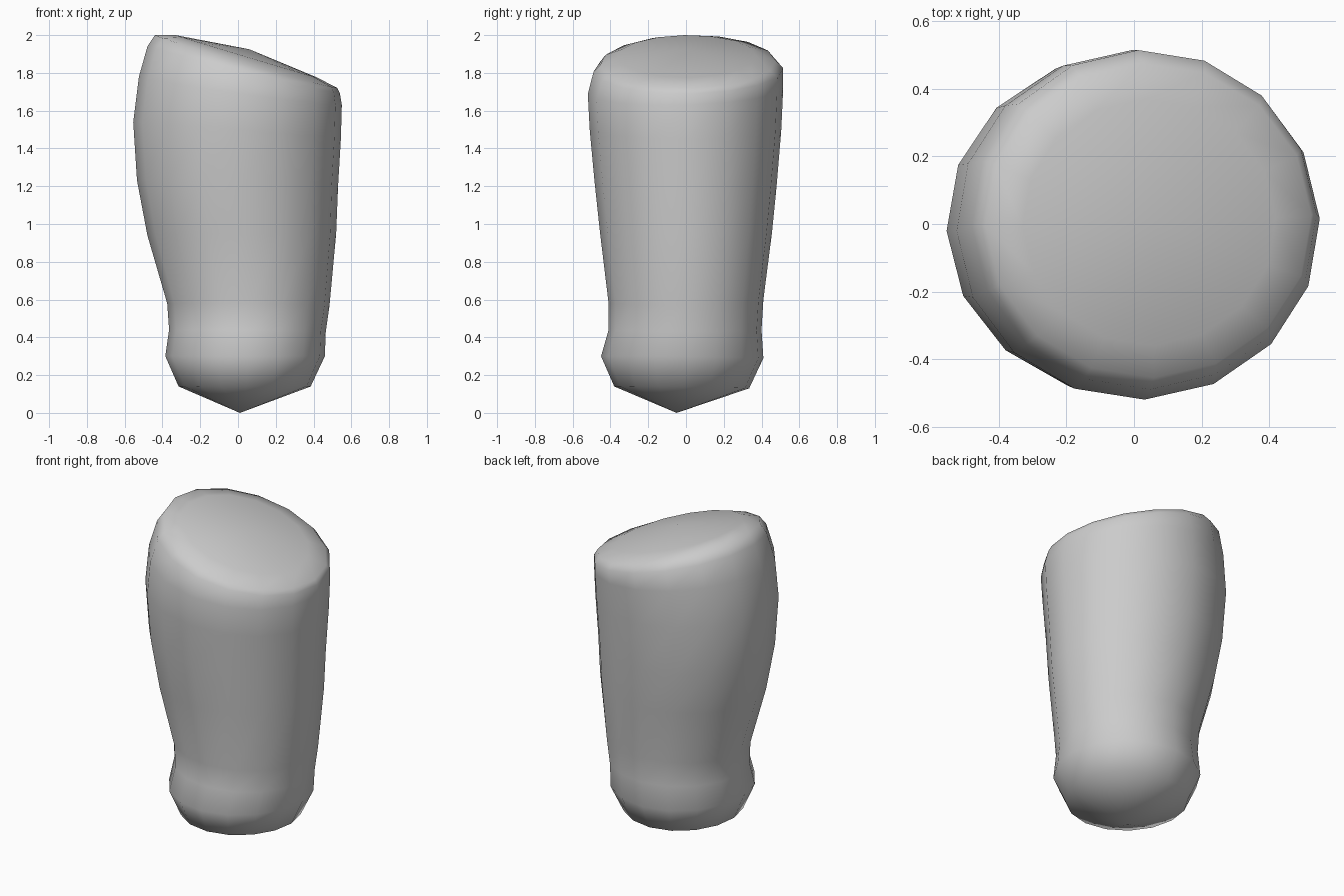
import bpy, bmesh, math

if "Cube" in bpy.data.objects:
    bpy.data.objects.remove(bpy.data.objects["Cube"])

SIDES = 16
# Rings, bottom to top: left x,z | right x,z | front y,z | back y,z
RINGS = [
    (-0.315, .14, .385, .14, -.38, .14, .335, .13),
    (-0.385, .30, .46, .30, -.45, .30, .41, .29),
    (-0.365, .44, .465, .43, -.41, .44, .40, .44),
    (-0.375, .58, .485, .57, -.41, .58, .41, .60),
    (-0.48, .94, .52, .95, -.455, .95, .455, .95),
    (-0.535, 1.23, .53, 1.20, -.485, 1.23, .48, 1.20),
    (-0.555, 1.54, .545, 1.45, -.51, 1.50, .505, 1.50),
    (-0.525, 1.78, .55, 1.63, -.52, 1.69, .515, 1.72),
    (-0.48, 1.94, .54, 1.69, -.49, 1.81, .515, 1.82),
    (-0.44, 2.0, .525, 1.72, -.455, 1.845, .475, 1.86),
    (-0.33, 2.0, .42, 1.775, -.36, 1.885, .37, 1.89),
]
BOTTOM_TIP = (0.01, -0.05, 0.0)
TOP_TIP = (0.06, 0.0, 1.925)


def ring_point(ring, i):
    xl, zl, xr, zr, yf, zf, yb, zb = ring
    a = math.tau * i / SIDES + math.radians(2)
    c, s = math.cos(a), math.sin(a)
    x = (xl + xr) / 2 + (xr - xl) / 2 * c
    y = (yf + yb) / 2 + (yb - yf) / 2 * s
    z = ((zl + zr) / 2 * c * c + (zf + zb) / 2 * s * s
         + (zr - zl) / 2 * c + (zb - zf) / 2 * s)
    return x, y, z


# Tapered body lofted through the rings, closed by fans
bm = bmesh.new()
loops = [[bm.verts.new(ring_point(r, i)) for i in range(SIDES)] for r in RINGS]
low, high = bm.verts.new(BOTTOM_TIP), bm.verts.new(TOP_TIP)
for i in range(SIDES):
    j = (i + 1) % SIDES
    for a, b in zip(loops, loops[1:]):
        bm.faces.new((a[i], a[j], b[j], b[i]))
    bm.faces.new((low, loops[0][j], loops[0][i]))
    bm.faces.new((high, loops[-1][i], loops[-1][j]))
for f in bm.faces:
    f.smooth = True
bmesh.ops.recalc_face_normals(bm, faces=bm.faces)

mesh = bpy.data.meshes.new("tapered_body")
bm.to_mesh(mesh)
bm.free()
bpy.context.collection.objects.link(bpy.data.objects.new("tapered_body", mesh))
